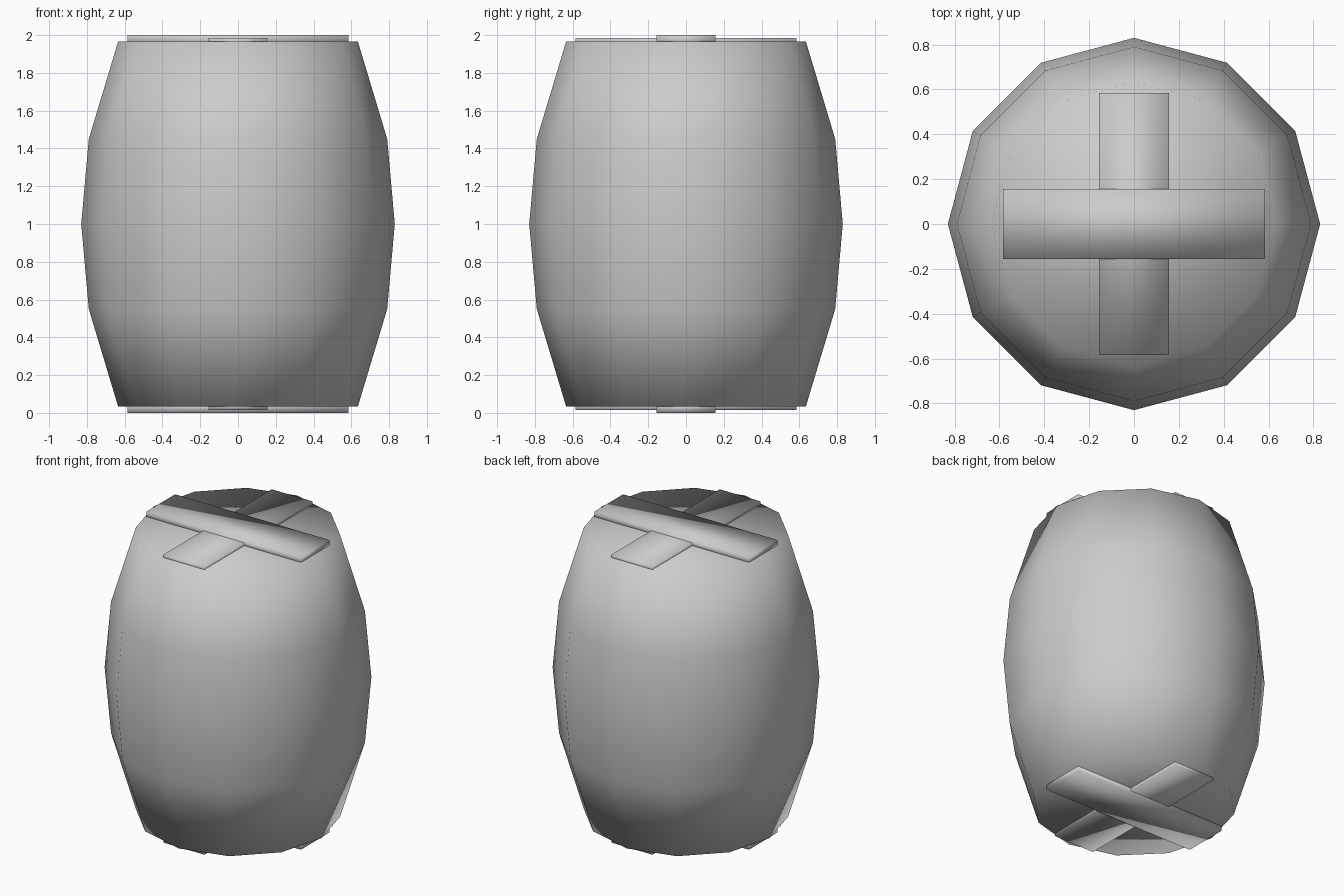
import bpy
import bmesh
import math

cube = bpy.data.objects.get("Cube")
if cube:
    bpy.data.objects.remove(cube)

grey = bpy.data.materials.new("plain grey")
grey.use_nodes = True
grey.diffuse_color = (0.6, 0.6, 0.6, 1)
grey.node_tree.nodes["Principled BSDF"].inputs["Base Color"].default_value = (0.6, 0.6, 0.6, 1)


def finish(name, bm):
    bmesh.ops.recalc_face_normals(bm, faces=bm.faces)
    for face in bm.faces:
        face.smooth = True
    mesh = bpy.data.meshes.new(name)
    bm.to_mesh(mesh)
    bm.free()
    mesh.materials.append(grey)
    obj = bpy.data.objects.new(name, mesh)
    bpy.context.collection.objects.link(obj)
    return obj


def board(name, length, width, bottom, top):
    bm = bmesh.new()
    bmesh.ops.create_cube(bm, size=1)
    bmesh.ops.scale(bm, vec=(length, width, top - bottom), verts=bm.verts)
    bmesh.ops.translate(bm, vec=(0, 0, (top + bottom) / 2), verts=bm.verts)
    return finish(name, bm)


# Bulging twelve-sided barrel with flat ends
SIDES = 12
PROFILE = [(0.635, 0.035), (0.79, 0.55), (0.83, 1.0), (0.79, 1.45), (0.635, 1.965)]
bm = bmesh.new()
rings = []
for radius, z in PROFILE:
    angles = [math.tau * i / SIDES for i in range(SIDES)]
    rings.append([bm.verts.new((radius * math.cos(a), radius * math.sin(a), z)) for a in angles])
for low, high in zip(rings, rings[1:]):
    for i in range(SIDES):
        j = (i + 1) % SIDES
        bm.faces.new((low[i], low[j], high[j], high[i]))
bm.faces.new(rings[0][::-1])
bm.faces.new(rings[-1])
finish("barrel_body", bm)

# Crossed boards on both ends, the x board lying over the y board
LENGTH, WIDTH = 1.17, 0.31
board("top_cross_board", LENGTH, WIDTH, 1.95, 2.0)
board("top_under_board", WIDTH, LENGTH, 1.95, 1.985)
board("bottom_cross_board", LENGTH, WIDTH, 0.0, 0.05)
board("bottom_under_board", WIDTH, LENGTH, 0.015, 0.05)
